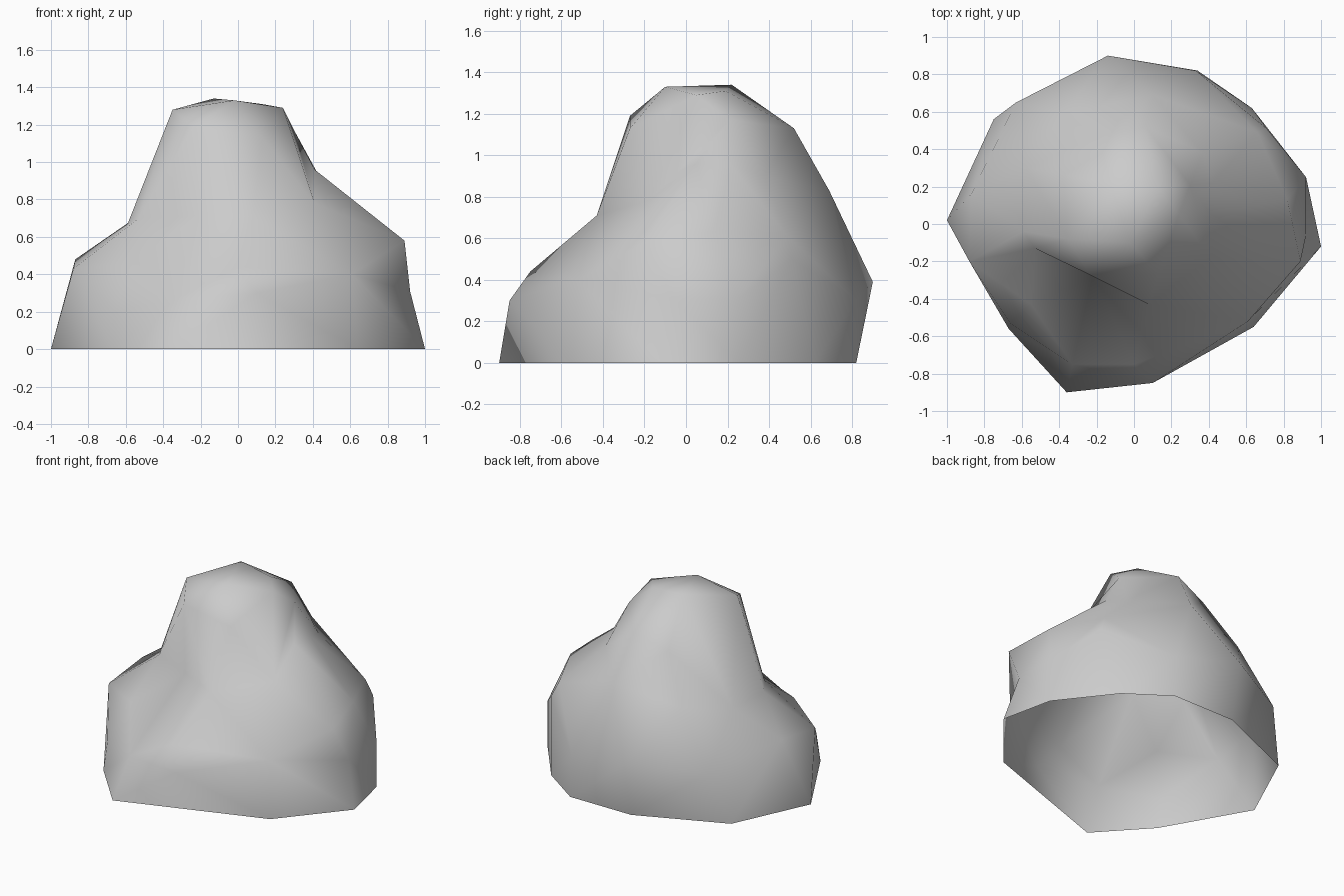
import bpy
import bmesh
from math import atan2, cos, radians, sin
from mathutils import Vector

# Remove the default object
default_cube = bpy.data.objects.get("Cube")
if default_cube:
    bpy.data.objects.remove(default_cube, do_unlink=True)


def make_material(name, colour):
    """One flat colour for both the viewport and a render."""
    material = bpy.data.materials.new(name)
    material.use_nodes = True
    material.diffuse_color = colour
    shader = material.node_tree.nodes["Principled BSDF"]
    shader.inputs["Base Color"].default_value = colour
    shader.inputs["Roughness"].default_value = 0.9
    return material


# Ground outline of the boulder, counter-clockwise
footprint = [
    (1, -.12, 0), (.92, .25, 0), (.63, .62, 0), (.34, .82, 0), (-.14, .82, 0),
    (-.75, .56, 0), (-1, .02, 0), (-.67, -.56, 0), (-.36, -.9, 0), (.64, -.55, 0),
]

# Widest band of the body
belly = [
    (.92, -.06, .31), (.92, .25, .31), (.71, .51, .5), (.33, .82, .3),
    (-.14, .9, .39), (-.63, .65, .36), (-.87, .16, .48), (-.88, -.2, .43),
    (-.66, -.53, .2), (-.33, -.75, .27), (.1, -.85, .3), (.61, -.52, .4),
]

# Outer edge of the sloping shoulder
shoulder = [
    (.89, -.2, .58), (.82, .13, .63), (.66, .49, .61), (.1, .69, .83),
    (-.38, .59, .74), (-.55, -.43, .47), (0, -.75, .44),
]

# Crease where the knob rises out of the shoulder
knob_foot = [
    (.41, .05, .96), (.42, .22, .95), (.37, .38, .9), (-.58, .3, .68),
    (-.59, -.04, .67), (-.53, -.13, .7), (-.22, -.28, .71), (.08, -.43, .71),
    (.41, -.18, .78),
]

# Flanks of the knob, then its cap
flanks = [
    (.3, .21, 1.17), (.06, .52, 1.13), (-.19, .47, 1.05),
    (-.24, -.27, 1.19), (.13, -.27, 1.13),
]
cap = [
    (.24, .05, 1.29), (.13, .19, 1.31), (-.13, .22, 1.34),
    (-.35, -.08, 1.28), (-.02, -.1, 1.33),
]


def skin_over(bands, axis):
    """Join bands of points, from the lowest to the highest, with triangles."""
    bm = bmesh.new()
    # Lay every band on its own latitude of a dome, which settles the joins
    shape = {}
    for latitude, band in bands:
        lift = radians(latitude)
        for point in band:
            place = Vector(point)
            turn = atan2(place.y - axis.y, place.x - axis.x)
            spot = (cos(turn) * cos(lift), sin(turn) * cos(lift), sin(lift))
            shape[bm.verts.new(spot)] = place
    bmesh.ops.convex_hull(bm, input=list(bm.verts))

    # Pull every corner out to its place
    for vert, place in shape.items():
        vert.co = place

    # The underside stays open
    underside = [face for face in bm.faces
                 if all(vert.co.z < .001 for vert in face.verts)]
    bmesh.ops.delete(bm, geom=underside, context="FACES")
    bmesh.ops.recalc_face_normals(bm, faces=list(bm.faces))
    if sum(face.normal.z * face.calc_area() for face in bm.faces) < 0:
        bmesh.ops.reverse_faces(bm, faces=list(bm.faces))
    return bm


# Boulder
skin = skin_over([(0, footprint), (22, belly), (38, shoulder),
                  (52, knob_foot), (68, flanks), (81, cap)],
                 Vector((-.05, .1)))
mesh = bpy.data.meshes.new("boulder")
skin.to_mesh(mesh)
skin.free()
for polygon in mesh.polygons:
    polygon.use_smooth = True
mesh.materials.append(make_material("grey_stone", (.6, .6, .6, 1)))

boulder = bpy.data.objects.new("boulder", mesh)
bpy.context.scene.collection.objects.link(boulder)
